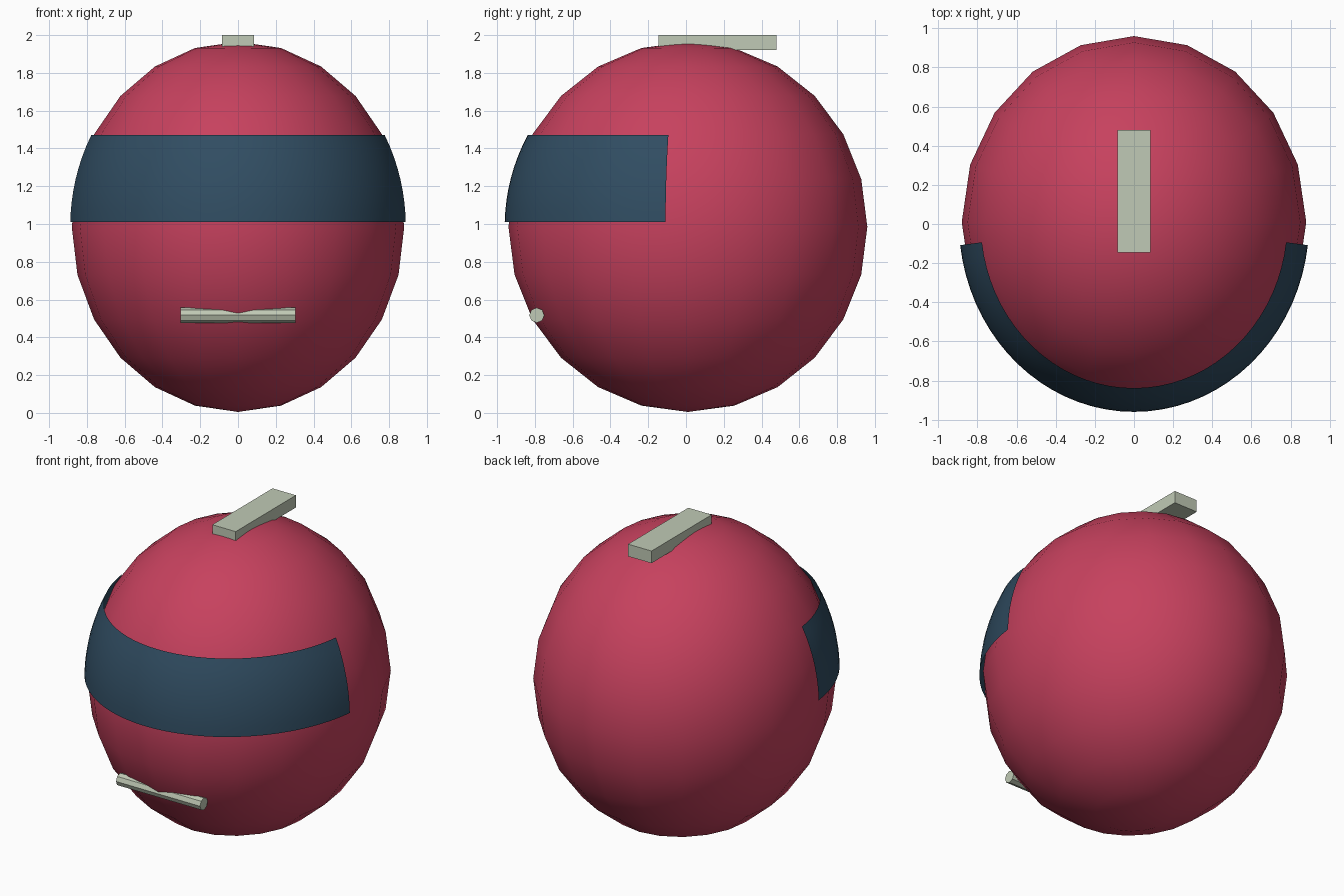
import bpy
import bmesh
import math

default_cube = bpy.data.objects.get("Cube")
if default_cube:
    bpy.data.objects.remove(default_cube, do_unlink=True)


def make_material(name, color):
    mat = bpy.data.materials.new(name)
    mat.use_nodes = True
    mat.diffuse_color = (*color, 1)
    mat.node_tree.nodes["Principled BSDF"].inputs["Base Color"].default_value = (*color, 1)
    return mat


red = make_material("crimson red", (0.57, 0.053, 0.112))
navy = make_material("dark slate blue", (0.03, 0.074, 0.122))
sage = make_material("pale sage", (0.53, 0.59, 0.465))

CENTRE = (0, 0.01, 0.985)


def finish(name, mat, smooth=False):
    obj = bpy.context.object
    obj.name = obj.data.name = name
    obj.data.materials.append(mat)
    bpy.ops.object.transform_apply(location=False, rotation=True, scale=True)
    if smooth:
        bpy.ops.object.shade_smooth_by_angle(angle=math.radians(40))
    return obj


# Egg-shaped shell
bpy.ops.mesh.primitive_uv_sphere_add(segments=20, ring_count=12, radius=1, location=CENTRE)
bpy.context.object.scale = (0.88, 0.95, 0.98)
finish("shell", red, smooth=True)

# Visor: thin curved band wrapped around the front half
RADII = (0.895, 0.97, 1.0)
BOTTOM, TOP, ROWS, COLUMNS = 1.01, 1.47, 8, 36
start, end = math.radians(187), math.radians(353)
bm = bmesh.new()
rows = []
for r in range(ROWS + 1):
    z = BOTTOM + (TOP - BOTTOM) * r / ROWS
    ring = math.sqrt(1 - ((z - CENTRE[2]) / RADII[2]) ** 2)
    row = []
    for c in range(COLUMNS + 1):
        a = start + (end - start) * c / COLUMNS
        row.append(bm.verts.new((RADII[0] * ring * math.cos(a),
                                 CENTRE[1] + RADII[1] * ring * math.sin(a), z)))
    rows.append(row)
for low, high in zip(rows, rows[1:]):
    for c in range(COLUMNS):
        bm.faces.new((low[c], low[c + 1], high[c + 1], high[c]))
mesh = bpy.data.meshes.new("visor")
bm.to_mesh(mesh)
bm.free()
visor = bpy.data.objects.new("visor", mesh)
bpy.context.collection.objects.link(visor)
bpy.ops.object.select_all(action="DESELECT")
visor.select_set(True)
bpy.context.view_layer.objects.active = visor
finish("visor", navy, smooth=True)

# Horizontal bar on the lower front
bpy.ops.mesh.primitive_cylinder_add(vertices=8, radius=0.04, depth=0.61,
                                    location=(0, -0.79, 0.517),
                                    rotation=(0, math.pi / 2, 0))
finish("mouth_bar", sage)

# Flat strip on the crown
bpy.ops.mesh.primitive_cube_add(size=1, location=(0, 0.167, 1.96))
bpy.context.object.scale = (0.17, 0.625, 0.08)
finish("crown_strip", sage)
